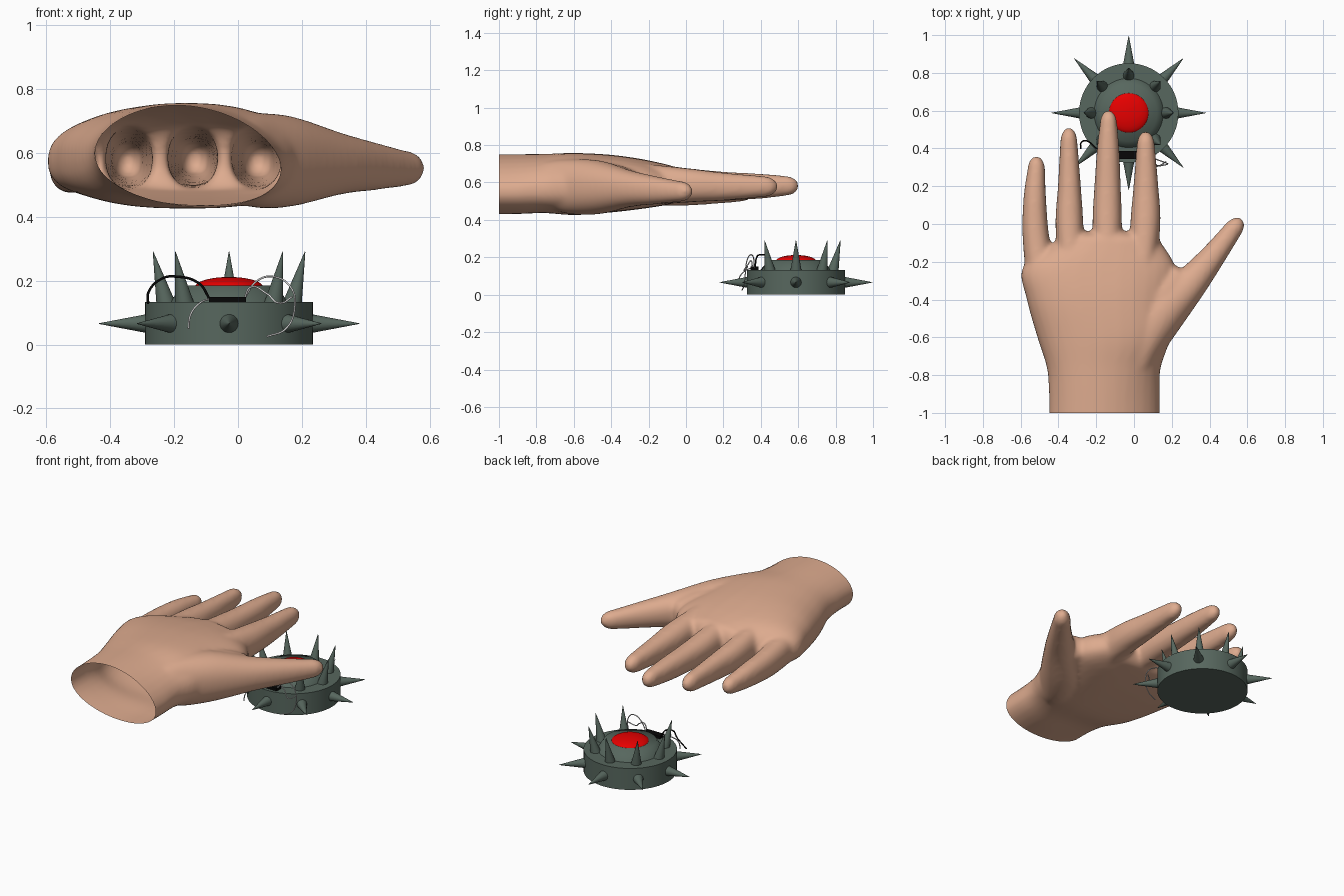
import bpy, bmesh, math
from mathutils import Vector

if "Cube" in bpy.data.objects:
    bpy.data.objects.remove(bpy.data.objects["Cube"])


def material(name, rgb):
    m = bpy.data.materials.new(name)
    m.diffuse_color = (*rgb, 1)
    m.use_nodes = True
    m.node_tree.nodes["Principled BSDF"].inputs["Base Color"].default_value = m.diffuse_color
    return m


SKIN = material("skin", (0.73, 0.41, 0.275))
METAL = material("green_grey_metal", (0.095, 0.135, 0.112))
RED = material("red_button", (0.8, 0.0, 0.0))
BLACK = material("black_plastic", (0.002, 0.002, 0.002))
WHITE = material("white_wire", (0.7, 0.7, 0.7))


def finish(name, mat, angle=40):
    ob = bpy.context.object
    ob.name = name
    ob.data.materials.append(mat)
    bpy.ops.object.shade_smooth_by_angle(angle=math.radians(angle))
    return ob


# ---------- hand: lofted palm, fingers and thumb fused together ----------
def sample(secs, steps=5):
    """Catmull-Rom interpolation of (x, y, z, half width, half height, tilt, power)."""
    secs = [s if len(s) == 7 else (*s, 0, 2.2) for s in secs]
    out = []
    for i in range(len(secs) - 1):
        p = [secs[max(0, min(len(secs) - 1, i + k))] for k in (-1, 0, 1, 2)]
        for s in range(steps):
            t = s / steps
            out.append([0.5 * (2 * b + (c - a) * t + (2 * a - 5 * b + 4 * c - d) * t * t
                               + (3 * b - a - 3 * c + d) * t ** 3)
                        for a, b, c, d in zip(*p)])
    return out + [list(secs[-1])]


def loft(bm, secs, axis, tip, arch=0.0, n=32):
    axis = Vector((*axis, 0)).normalized()
    side = Vector((axis.y, -axis.x, 0))
    rows = sample(secs)
    x, y, z, w, h, tilt, power = rows[-1]
    for t in (0.3, 0.55, 0.75, 0.9, 0.98):          # rounded end
        k = math.sqrt(1 - t * t)
        rows.append([x + axis.x * tip * t, y + axis.y * tip * t, z, w * k, h * k, tilt, power])
    rings = []
    for x, y, z, w, h, tilt, power in rows:
        ring = []
        for i in range(n):
            a = 2 * math.pi * i / n
            u, v = (math.copysign(abs(f) ** (2 / power), f) for f in (math.cos(a), math.sin(a)))
            ring.append(bm.verts.new(Vector((x, y, z + h * v - arch * u * u - tilt * u)) + side * (w * u)))
        rings.append(ring)
    for r, q in zip(rings, rings[1:]):
        for i in range(n):
            j = (i + 1) % n
            bm.faces.new((r[i], r[j], q[j], q[i]))
    bm.faces.new(rings[0][::-1])
    bm.faces.new(rings[-1])


bm = bmesh.new()
# wrist and palm
loft(bm, [(-.157, -1.06, .59, .294, .158, .025, 1.95), (-.157, -.9, .592, .294, .158, .025, 2.0),
          (-.16, -.76, .595, .302, .157, .015, 2.2), (-.16, -.6, .592, .352, .166, 0, 2.4),
          (-.185, -.4, .594, .383, .154, 0, 2.6), (-.186, -.23, .592, .404, .132, 0, 2.6),
          (-.14, -.1, .588, .285, .108, 0, 2.4)], (0, 1), .065, .018)
# little, ring, middle and index finger
loft(bm, [(-.49, -.3, .572, .08, .095), (-.521, -.05, .558, .07, .084),
          (-.525, .15, .555, .059, .07), (-.517, .295, .55, .046, .053)], (0, 1), .066)
loft(bm, [(-.33, -.3, .588, .07, .12), (-.342, 0, .582, .074, .09), (-.342, .2, .577, .061, .075),
          (-.345, .43, .577, .046, .057)], (0, 1), .083)
loft(bm, [(-.14, -.3, .592, .07, .125), (-.142, 0, .586, .078, .092), (-.14, .2, .58, .07, .078),
          (-.137, .4, .58, .059, .067), (-.135, .53, .582, .046, .054)], (0, 1), .075)
loft(bm, [(.04, -.3, .59, .07, .12), (.06, 0, .585, .08, .092), (.063, .2, .578, .066, .075),
          (.062, .41, .578, .049, .057)], (0, 1), .083)
# thumb and the web beside it
loft(bm, [(.0, -.73, .59, .11, .125), (.05, -.62, .578, .12, .147), (.15, -.465, .574, .127, .143),
          (.31, -.3, .567, .089, .098), (.43, -.155, .558, .065, .074),
          (.52, -.035, .552, .051, .056)], (.62, .78), .082)
loft(bm, [(.08, -.48, .585, .09, .125), (.17, -.36, .582, .09, .11), (.232, -.28, .577, .07, .082)],
     (.6, .8), .05)
me = bpy.data.meshes.new("hand")
bm.to_mesh(me)
bm.free()
hand = bpy.data.objects.new("hand", me)
bpy.context.collection.objects.link(hand)
bpy.context.view_layer.objects.active = hand
hand.select_set(True)
rm = hand.modifiers.new("fuse", 'REMESH')
rm.mode, rm.voxel_size = 'VOXEL', 0.011
sm = hand.modifiers.new("soften", 'SMOOTH')
sm.factor, sm.iterations = 0.5, 16
for mod in ("fuse", "soften"):
    bpy.ops.object.modifier_apply(modifier=mod)
# open wrist
bm = bmesh.new()
bm.from_mesh(hand.data)
bmesh.ops.bisect_plane(bm, geom=bm.verts[:] + bm.edges[:] + bm.faces[:],
                       plane_co=(0, -1, 0), plane_no=(0, -1, 0), clear_outer=True)
bm.to_mesh(hand.data)
bm.free()
finish("hand", SKIN, 80)

# ---------- spiked mine ----------
CX, CY = -0.028, 0.588


def disc(name, r0, r1, z0, z1, mat, angle=40):
    bpy.ops.mesh.primitive_cone_add(vertices=64, radius1=r0, radius2=r1, depth=z1 - z0,
                                    location=(CX, CY, (z0 + z1) / 2))
    return finish(name, mat, angle)


def spike(name, a, b, r):
    a, b = Vector(a), Vector(b)
    bpy.ops.mesh.primitive_cone_add(vertices=24, radius1=r, radius2=0.001, depth=(b - a).length,
                                    location=(a + b) / 2,
                                    rotation=(b - a).to_track_quat('Z', 'Y').to_euler())
    finish(name, METAL)


disc("mine_body", 0.263, 0.263, 0, 0.133, METAL)
disc("mine_raised_top", 0.185, 0.15, 0.13, 0.186, METAL, 60)
bpy.ops.mesh.primitive_uv_sphere_add(segments=48, ring_count=24, radius=1, location=(CX, CY, 0.181))
bpy.context.object.scale = (0.106, 0.106, 0.031)
finish("button", RED)

for i in range(8):
    a = i * math.pi / 4
    c, s = math.cos(a), math.sin(a)

    def at(r, z):
        return (CX + c * r, CY + s * r, z)
    spike("side_spike", at(0.25, 0.066), at(0.408, 0.066), 0.031)
    if i != 6:                                       # the front place holds the wire box
        spike("top_spike", at(0.198, 0.128), at(0.238, 0.291), 0.03)

# wire box and loose wires
bpy.ops.mesh.primitive_cube_add(size=1, location=(-0.033, 0.366, 0.141))
bpy.context.object.scale = (0.115, 0.042, 0.018)
finish("wire_box", BLACK)


def wire(name, pts, mat, r=0.003):
    cu = bpy.data.curves.new(name, 'CURVE')
    cu.dimensions, cu.bevel_depth, cu.bevel_resolution = '3D', r, 2
    sp = cu.splines.new('BEZIER')
    sp.bezier_points.add(len(pts) - 1)
    for bp, p in zip(sp.bezier_points, pts):
        bp.co = p
        bp.handle_left_type = bp.handle_right_type = 'AUTO'
    cu.materials.append(mat)
    bpy.context.collection.objects.link(bpy.data.objects.new(name, cu))


wire("black_wire", [(-.09, .37, .145), (-.12, .375, .19), (-.19, .395, .213), (-.25, .44, .2),
                    (-.28, .43, .165), (-.282, .40, .13)], BLACK, 0.004)
wire("left_white_wire", [(-.085, .36, .145), (-.12, .32, .13), (-.15, .285, .09),
                         (-.155, .28, .05)], WHITE)
wire("right_white_wire", [(.02, .365, .145), (.06, .36, .2), (.11, .345, .213), (.165, .325, .18),
                          (.178, .318, .12), (.15, .31, .05), (.09, .30, .025)], WHITE)
wire("short_white_wire", [(.02, .355, .145), (.04, .35, .18), (.09, .33, .16), (.13, .31, .13),
                          (.17, .33, .15)], WHITE)
